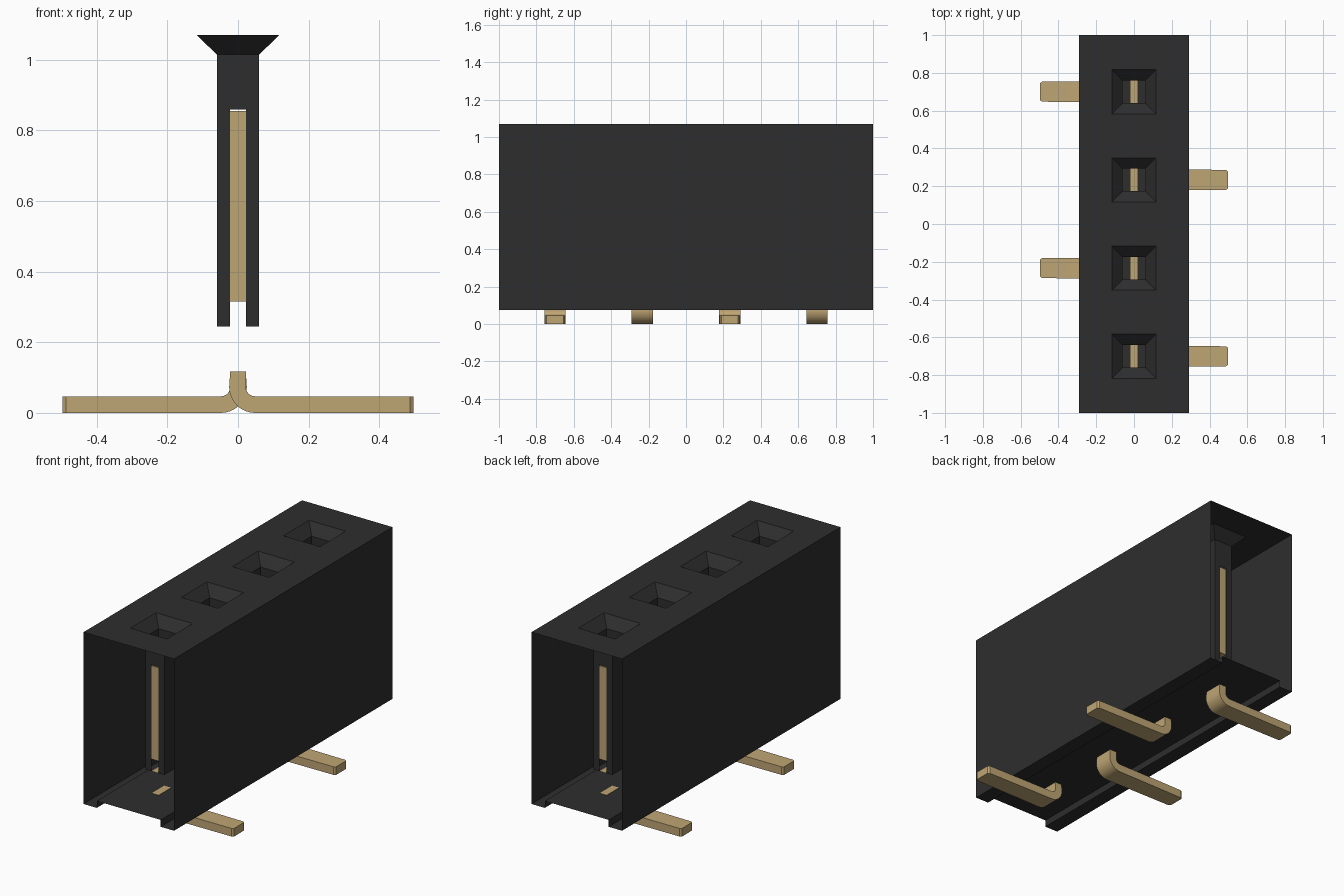
import bpy, bmesh
from math import sin, cos, pi

cube = bpy.data.objects.get("Cube")
if cube:
    bpy.data.objects.remove(cube, do_unlink=True)


def material(name, rgb, rough):
    m = bpy.data.materials.new(name)
    m.use_nodes = True
    m.diffuse_color = (*rgb, 1)
    bsdf = m.node_tree.nodes["Principled BSDF"]
    bsdf.inputs["Base Color"].default_value = (*rgb, 1)
    bsdf.inputs["Roughness"].default_value = rough
    return m


BLACK = material("black plastic", (0.027, 0.027, 0.027), 0.6)
GOLD = material("pale gold", (0.52, 0.38, 0.175), 0.5)

PITCH = 0.467
SOCKETS = [(i - 1.5) * PITCH for i in range(4)]
W, L = 0.29, 1.0                 # half width and half length of housing
TOP, FLOOR, FOOT = 1.07, 0.115, 0.075
MOUTH, HOLE, SLOT = 0.117, 0.06, 0.022
THROAT, SLOT_TOP, BASE = 1.015, 0.86, 0.245


def finish(bm, name, mat):
    bmesh.ops.remove_doubles(bm, verts=bm.verts, dist=1e-5)
    me = bpy.data.meshes.new(name)
    bm.to_mesh(me)
    bm.free()
    me.materials.append(mat)
    ob = bpy.data.objects.new(name, me)
    bpy.context.collection.objects.link(ob)
    return ob


def face(bm, *pts):
    return bm.faces.new([bm.verts.new(p) for p in pts])


def flat(bm, x0, x1, y0, y1, z):
    face(bm, (x0, y0, z), (x1, y0, z), (x1, y1, z), (x0, y1, z))


def upright(bm, x0, x1, y, z0, z1):
    face(bm, (x0, y, z0), (x1, y, z0), (x1, y, z1), (x0, y, z1))


# Housing: open-ended shell with side walls, foot rails and raised floor
bm = bmesh.new()
section = [(W, TOP), (W, FOOT), (0.205, FOOT), (0.205, FLOOR)]
section += [(-x, z) for x, z in reversed(section)]
for (x0, z0), (x1, z1) in zip(section, section[1:]):
    face(bm, (x0, -L, z0), (x0, L, z0), (x1, L, z1), (x1, -L, z1))

# Housing top: grid with a square opening over each socket
xs = [-W, -MOUTH, MOUTH, W]
ys = [-L] + [y + s * MOUTH for y in SOCKETS for s in (-1, 1)] + [L]
for i in range(len(xs) - 1):
    for j in range(len(ys) - 1):
        if not (i == 1 and j % 2 == 1):
            flat(bm, xs[i], xs[i + 1], ys[j], ys[j + 1], TOP)
finish(bm, "housing", BLACK)


# Sockets: funnel mouth above a square shaft slotted front and back
def add_socket(y, number):
    bm = bmesh.new()
    ring = [(-1, -1), (1, -1), (1, 1), (-1, 1)]
    for k in range(4):
        a, b = ring[k], ring[(k + 1) % 4]

        def at(c, r, z):
            return (c[0] * r, y + c[1] * r, z)
        face(bm, at(b, MOUTH, TOP), at(a, MOUTH, TOP),
             at(a, HOLE, THROAT), at(b, HOLE, THROAT))
        if k % 2:
            face(bm, at(b, HOLE, THROAT), at(a, HOLE, THROAT),
                 at(a, HOLE, BASE), at(b, HOLE, BASE))
    for s in (-1, 1):
        upright(bm, -HOLE, HOLE, y + s * HOLE, SLOT_TOP, THROAT)
        for x0, x1 in ((-HOLE, -SLOT), (SLOT, HOLE)):
            upright(bm, x0, x1, y + s * HOLE, BASE, SLOT_TOP)
    for x0, x1 in ((-HOLE, -SLOT), (SLOT, HOLE)):
        flat(bm, x0, x1, y - HOLE, y + HOLE, BASE)
    finish(bm, f"socket_{number}", BLACK)


# Contacts: upright blade filling the slot, with a thin base plate
def add_contact(y, number):
    bm = bmesh.new()
    bmesh.ops.create_cube(bm, size=1)
    low, high = 0.315, 0.855
    for v in bm.verts:
        v.co = (v.co.x * 2 * SLOT, y + v.co.y * 2 * (HOLE - 0.001),
                low if v.co.z < 0 else high)
    flat(bm, -SLOT, SLOT, y - HOLE, y + HOLE, BASE)
    finish(bm, f"contact_{number}", GOLD)


# Pins: bent strip emerging from the floor, with a clipped tip
def arc(cx, cz, r, steps=8):
    return [(cx - r * cos(t * pi / 2 / steps), cz - r * sin(t * pi / 2 / steps))
            for t in range(steps + 1)]


def add_pin(y, side, number):
    bm = bmesh.new()
    thick, reach, half = 2 * SLOT + 0.003, 0.497, 0.057
    inner = 0.026
    cx, cz = SLOT + inner, thick + inner
    outside = [(-SLOT, FLOOR + 0.002)] + arc(cx, cz, cz) + [(reach - 0.01, 0), (reach, 0)]
    inside = [(SLOT, FLOOR + 0.002)] + arc(cx, cz, inner) + [(reach - 0.01, thick), (reach, thick)]
    rows = []
    for i, (o, n) in enumerate(zip(outside, inside)):
        last = len(outside) - 1
        w = half - (0.012 if i == last else 0.004 if i == last - 1 else 0)
        rows.append([bm.verts.new((side * p[0], y + s * w, p[1]))
                     for p, s in ((o, -1), (o, 1), (n, 1), (n, -1))])
    for a, b in zip(rows, rows[1:]):
        for k in range(4):
            m = (k + 1) % 4
            bm.faces.new((a[k], a[m], b[m], b[k]))
    bm.faces.new(rows[0])
    bm.faces.new(rows[-1])
    bmesh.ops.recalc_face_normals(bm, faces=bm.faces)
    ob = finish(bm, f"pin_{number}", GOLD)
    bpy.ops.object.select_all(action="DESELECT")
    ob.select_set(True)
    bpy.context.view_layer.objects.active = ob
    bpy.ops.object.shade_smooth_by_angle(angle=pi / 7)


for n, y in enumerate(SOCKETS, 1):
    add_socket(y, n)
    add_contact(y, n)
    add_pin(y, 1 if n % 2 else -1, n)
